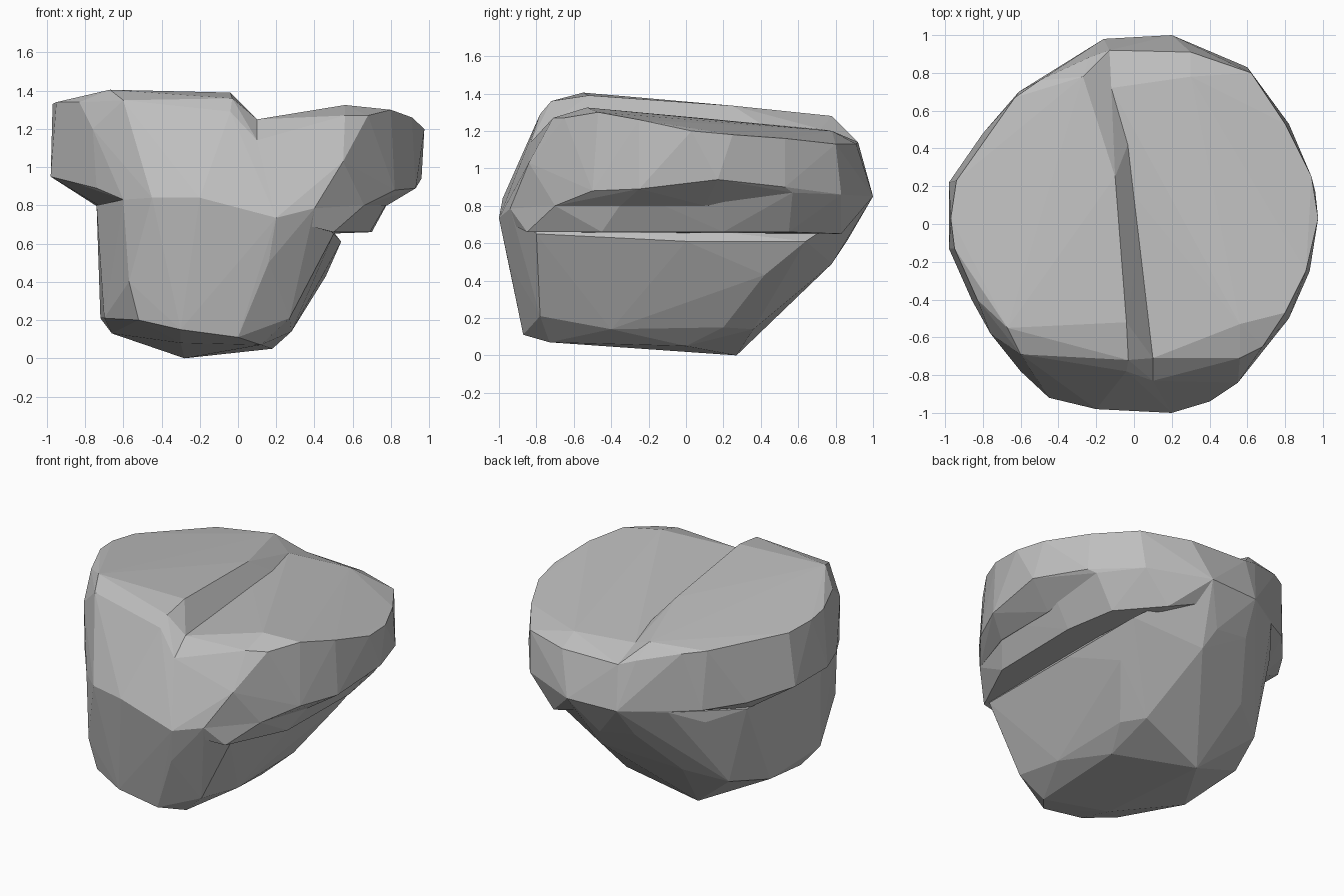
import bpy
import bmesh

default = bpy.data.objects.get("Cube")
if default:
    bpy.data.objects.remove(default, do_unlink=True)

stone = bpy.data.materials.new("grey_stone")
stone.use_nodes = True
colour = (0.52, 0.52, 0.52, 1)
stone.diffuse_color = colour
stone.node_tree.nodes["Principled BSDF"].inputs["Base Color"].default_value = colour


def chiselled_block(name, *corner_groups):
    """Make a faceted convex block around its corner points."""
    bm = bmesh.new()
    for group in corner_groups:
        for corner in group:
            bm.verts.new(corner)
    result = bmesh.ops.convex_hull(bm, input=bm.verts)
    spare = {v for v in result["geom_interior"] + result["geom_unused"]
             if isinstance(v, bmesh.types.BMVert)}
    bmesh.ops.delete(bm, geom=list(spare), context="VERTS")
    bmesh.ops.recalc_face_normals(bm, faces=bm.faces)
    mesh = bpy.data.meshes.new(name)
    bm.to_mesh(mesh)
    bm.free()
    mesh.materials.append(stone)
    block = bpy.data.objects.new(name, mesh)
    bpy.context.collection.objects.link(block)
    return block


# Corners shared by neighbouring blocks
front_ridge = [(-.2, -.98, .84), (.2, -1, .735)]
left_brow = [(-.45, -.92, .84), (-.6, -.78, .83)]
right_brow = [(.4, -.94, .785)]
right_flank = [(.66, -.7, .8), (.78, .57, .87), (.6, .83, .86)]
back_ridge = [(-.16, .98, .85), (.2, 1, .85)]
left_back = [(-.43, .81, .85)]
crack_floor = [(.1, -.83, 1.14), (.1, -.71, 1.25), (-.08, .25, 1.22),
               (-.12, .72, 1.21), (-.13, .92, 1.14)]

# Tapering lower body
base_corners = [(-.28, .27, 0), (.18, 0, .05), (.12, -.73, .07), (-.3, -.6, .08),
                (-.66, -.3, .13), (-.72, .12, .21), (-.7, -.45, .21)]
base_edge = [(-.52, -.78, .2), (-.3, -.86, .15), (0, -.87, .11), (.27, -.78, .21),
             (.28, -.4, .14), (.28, .2, .15), (.2, .36, .14)]
waist = [(-.57, -.8, .4), (.16, -.95, .5), (-.74, -.4, .8), (-.74, .4, .8),
         (-.62, .42, .28), (-.58, .62, .75), (-.38, .58, .36), (.1, .78, .49),
         (.46, .42, .43), (.54, 0, .61), (.5, -.8, .65), (.54, .64, .61),
         (.05, .86, .61), (-.2, .84, .65)]
lower_body = chiselled_block("lower_body", base_corners, base_edge, waist,
                             front_ridge, left_brow, right_brow, back_ridge, left_back)

# Step under the right slab, sunk into the slab's underside
step = chiselled_block(
    "right_step", right_brow, front_ridge, right_flank, back_ridge,
    [(.5, -.85, .66), (.69, -.45, .66), (.7, .2, .66), (.64, .55, .66), (.42, .83, .65)],
    [(.82, -.3, .88), (.82, .2, .88)])

# Right slab, the lower half of the top
right_slab = chiselled_block(
    "right_slab", right_brow, front_ridge, right_flank, back_ridge, crack_floor,
    [(.78, -.35, .8), (.78, .1, .8), (.93, -.25, .89), (.96, .17, .94),
     (.82, .53, .9), (.82, -.5, .88)],
    [(.55, -.84, 1.03), (.56, -.71, 1.27), (.68, -.65, 1.27), (.56, -.53, 1.325),
     (.8, -.47, 1.3), (.91, -.25, 1.26), (.975, .03, 1.2), (.94, .25, 1.18),
     (.8, .53, 1.16), (.62, .8, 1.13), (.3, .91, 1.13), (.3, .78, 1.2)])

# Left slab, the raised half with the crack wall
left_slab = chiselled_block(
    "left_slab", left_brow, front_ridge, back_ridge, left_back, crack_floor,
    [(-.98, -.13, .95), (-.98, .22, .95), (-.86, -.4, .92), (-.74, -.6, .89),
     (-.8, .48, .89), (-.61, .7, .87), (-.73, .35, .79), (-.73, -.35, .8)],
    [(-.04, -.78, 1.29), (-.03, -.72, 1.36), (-.04, -.52, 1.39), (-.6, -.69, 1.35),
     (-.67, -.55, 1.405), (-.1, .25, 1.335), (-.76, -.58, 1.2), (-.83, -.4, 1.34),
     (-.97, .03, 1.33), (-.95, -.13, 1.34), (-.94, .23, 1.31), (-.63, .67, 1.27),
     (-.5, .76, 1.25), (-.27, .78, 1.28), (-.24, .88, 1.18)])

# Fuse the blocks into one boulder
blocks = [step, right_slab, left_slab]
for block in blocks:
    fuse = lower_body.modifiers.new(block.name, "BOOLEAN")
    fuse.operation = "UNION"
    fuse.solver = "EXACT"
    fuse.object = block
bpy.context.view_layer.update()
evaluated = lower_body.evaluated_get(bpy.context.evaluated_depsgraph_get())
fused_mesh = bpy.data.meshes.new_from_object(evaluated)
lower_body.modifiers.clear()
lower_body.data = fused_mesh
lower_body.name = "boulder"
for block in blocks:
    bpy.data.objects.remove(block, do_unlink=True)
